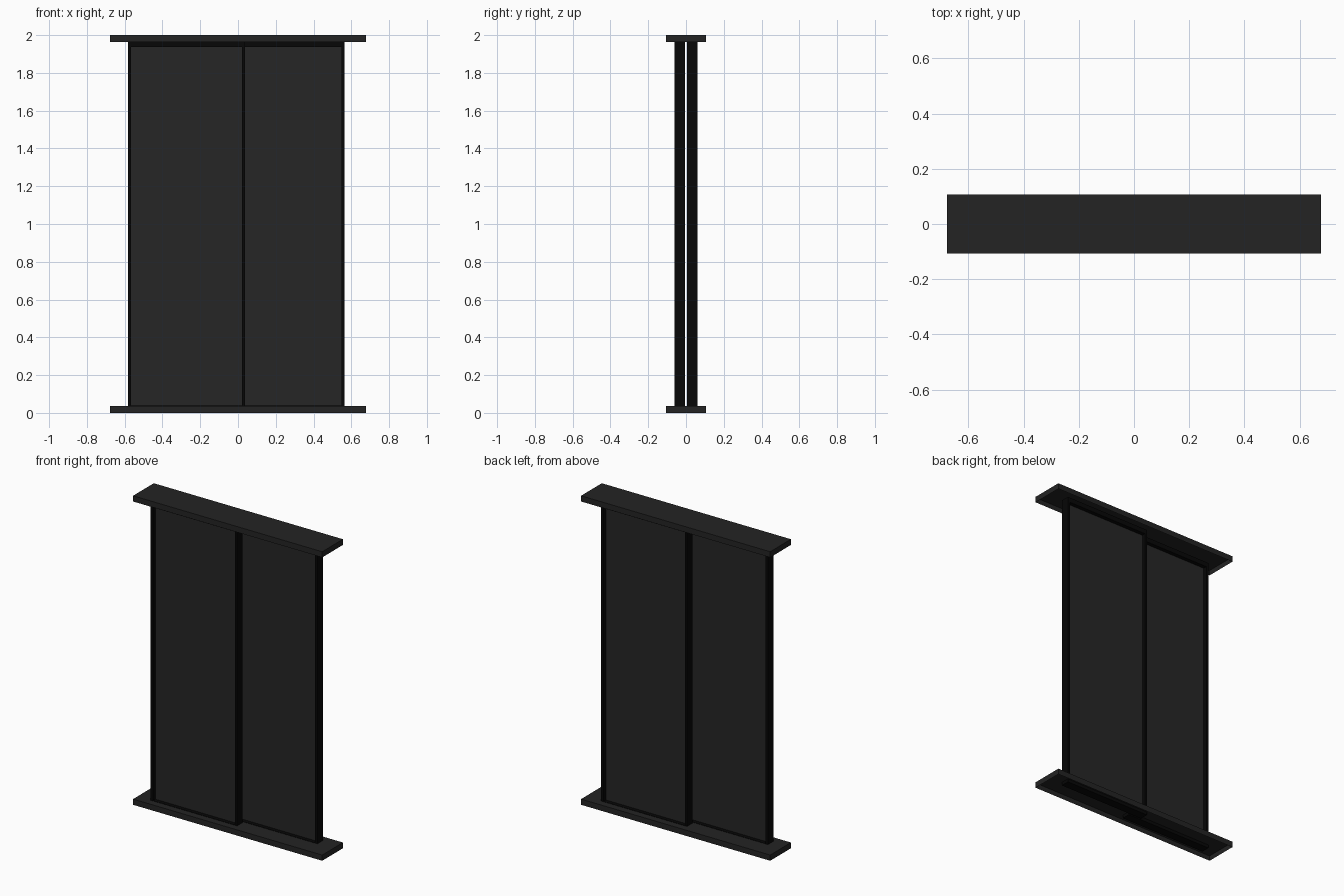
import bpy, bmesh
from mathutils import Matrix, Vector

if "Cube" in bpy.data.objects:
    bpy.data.objects.remove(bpy.data.objects["Cube"])


def material(name, value):
    m = bpy.data.materials.new(name)
    m.diffuse_color = (value, value, value, 1)
    m.use_nodes = True
    m.node_tree.nodes["Principled BSDF"].inputs["Base Color"].default_value = m.diffuse_color
    return m


TRACK = material("dark_track", 0.017)
FRAME = material("black_frame", 0.002)
GLASS = material("dark_glass", 0.019)


def add_box(bm, lo, hi):
    lo, hi = Vector(lo), Vector(hi)
    size = hi - lo
    mat = Matrix.Translation((lo + hi) / 2) @ Matrix.Diagonal((*size, 1))
    return bmesh.ops.create_cube(bm, size=1, matrix=mat)["verts"]


def finish(bm, name, mat):
    mesh = bpy.data.meshes.new(name)
    bm.normal_update()
    bm.to_mesh(mesh)
    bm.free()
    ob = bpy.data.objects.new(name, mesh)
    bpy.context.collection.objects.link(ob)
    mesh.materials.append(mat)
    return ob


# Overhanging track: shallow box hollowed from below
def track(name, z0, z1):
    bm = bmesh.new()
    add_box(bm, (-0.677, -0.106, z0), (0.677, 0.106, z1))
    bm.normal_update()
    under = [f for f in bm.faces if f.normal.z < -0.9]
    bmesh.ops.inset_region(bm, faces=under, thickness=0.006)
    bmesh.ops.translate(bm, verts=under[0].verts, vec=(0, 0, (z1 - z0) - 0.008))
    finish(bm, name, TRACK)


# Sliding panel: rectangular frame around a centred pane
def panel(name, x0, x1, y0, y1, z0=0.008, z1=1.968):
    stile, rail = 0.016, 0.031
    bm = bmesh.new()
    for a in (x0, x1 - stile):
        add_box(bm, (a, y0, z0), (a + stile, y1, z1))
    for c in (z0, z1 - rail):
        add_box(bm, (x0 + stile, y0, c), (x1 - stile, y1, c + rail))
    finish(bm, name + "_frame", FRAME)
    bm = bmesh.new()
    y = (y0 + y1) / 2
    add_box(bm, (x0 + stile, y - 0.003, z0 + rail), (x1 - stile, y + 0.003, z1 - rail))
    finish(bm, name + "_glass", GLASS)


track("lower_track", 0.0, 0.037)
track("upper_track", 1.963, 2.0)
panel("front_panel", -0.583, 0.036, -0.061, -0.005)
panel("back_panel", -0.05, 0.565, 0.005, 0.061)
